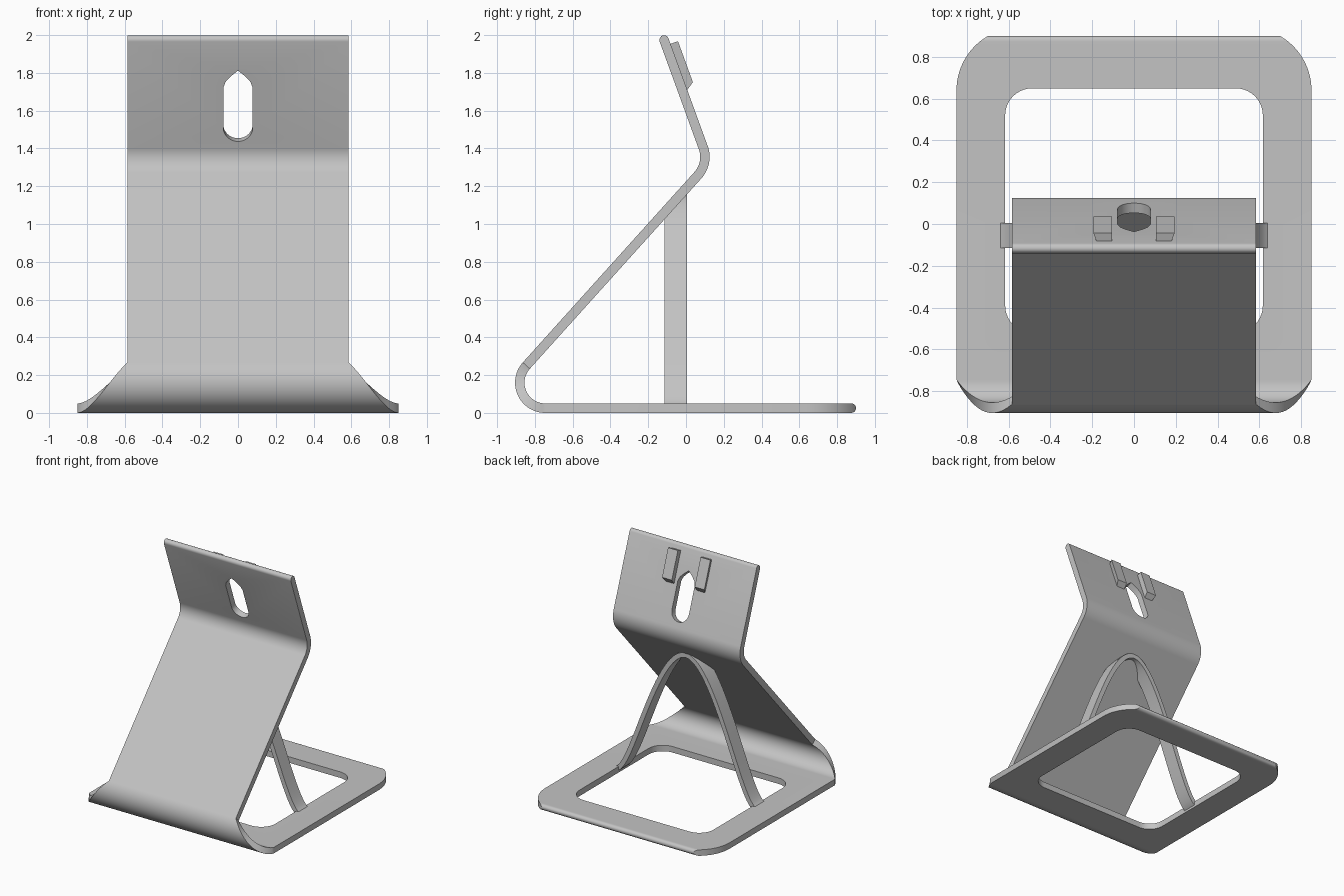
import bpy
import bmesh
from math import sin, cos, pi, radians, sqrt
from mathutils import Vector

cube = bpy.data.objects.get("Cube")
if cube:
    bpy.data.objects.remove(cube, do_unlink=True)

grey = bpy.data.materials.new("satin_grey")
grey.use_nodes = True
tone = (0.55, 0.55, 0.55, 1)
grey.diffuse_color = tone
grey.node_tree.nodes["Principled BSDF"].inputs["Base Color"].default_value = tone

HALF = 0.025                      # half the sheet thickness
PANEL_W, BASE_W = 0.585, 0.85     # half widths
LEAN, TILT = 132, 70              # sheet headings in degrees after each bend
FRONT_BEND = Vector((-0.745, 0.16))
TOP_BEND = Vector((-0.045, 1.355))


def finish(bm, name):
    bmesh.ops.recalc_face_normals(bm, faces=bm.faces[:])
    mesh = bpy.data.meshes.new(name)
    bm.to_mesh(mesh)
    bm.free()
    obj = bpy.data.objects.new(name, mesh)
    mesh.materials.append(grey)
    bpy.context.collection.objects.link(obj)
    return obj


def loft(rings, name):
    """Skin a row of equal closed rings and cap both ends."""
    bm = bmesh.new()
    rows = [[bm.verts.new(p) for p in ring] for ring in rings]
    n = len(rows[0])
    for a, b in zip(rows, rows[1:]):
        for i in range(n):
            j = (i + 1) % n
            bm.faces.new((a[i], a[j], b[j], b[i]))
    bm.faces.new(rows[0])
    bm.faces.new(rows[-1])
    return finish(bm, name)


def activate(obj):
    bpy.ops.object.select_all(action='DESELECT')
    obj.select_set(True)
    bpy.context.view_layer.objects.active = obj


def smooth(obj):
    activate(obj)
    bpy.ops.object.shade_smooth_by_angle(angle=radians(32))


def cut(obj, cutter):
    activate(obj)
    mod = obj.modifiers.new("cutout", 'BOOLEAN')
    mod.operation = 'DIFFERENCE'
    mod.solver = 'EXACT'
    mod.object = cutter
    bpy.ops.object.modifier_apply(modifier=mod.name)
    bpy.data.objects.remove(cutter, do_unlink=True)


def outward(deg):
    """Normal of the sheet in the side plane for a heading."""
    return Vector((-sin(radians(deg)), -cos(radians(deg))))


# Bent sheet: stations of (centre, heading, half thickness, half width)
def cap_half(u):
    return HALF * max(0.12, sqrt(max(0, 1 - u * u)))


stations = []
CAP = [sin(pi / 2 * k / 5) for k in range(5, -1, -1)]


def back_width(y):
    return 0.55 + sqrt(0.09 - (y - 0.64) ** 2)


for u in CAP:                                      # rounded rear edge
    y = 0.875 + HALF * u
    stations.append((Vector((y, HALF)), 0, cap_half(u), back_width(y)))
for k in range(11, -1, -1):                        # rounded rear corners
    y = 0.64 + 0.3 * sin(radians(51.5) * k / 12)
    stations.append((Vector((y, HALF)), 0, HALF, back_width(y)))
for k in range(29):                                # front bend, tapering
    t = k / 28
    n = outward(LEAN * t)
    width = BASE_W - (BASE_W - PANEL_W) * t ** 1.15
    stations.append((FRONT_BEND + n * 0.135, LEAN * t, HALF, width))
for k in range(17):                                # upper bend
    a = LEAN + (TILT - LEAN) * k / 16
    stations.append((TOP_BEND - outward(a) * 0.145, a, HALF, PANEL_W))
rise = Vector((-cos(radians(TILT)), sin(radians(TILT))))
top_start = stations[-1][0]
for u in reversed(CAP):                            # rounded top edge
    stations.append((top_start + rise * (0.606 + HALF * u), TILT, cap_half(u), PANEL_W))

rings = []
for c, a, h, w in stations:
    n = outward(a)
    o, i = c + n * h, c - n * h
    rings.append([(-w, *o), (w, *o), (w, *i), (-w, *i)])
sheet = loft(rings, "bent_sheet")

# Rounded opening in the base
HX, Y0, Y1, R = 0.617, -0.52, 0.65, 0.13
outline = []
for q, (cx, cy) in enumerate([(HX - R, Y1 - R), (R - HX, Y1 - R), (R - HX, Y0 + R), (HX - R, Y0 + R)]):
    for k in range(11):
        a = pi / 2 * (q + k / 10)
        outline.append((cx + R * cos(a), cy + R * sin(a)))
cut(sheet, loft([[(x, y, z) for x, y in outline] for z in (-0.1, 0.1)], "base_cutter"))


# Coordinates on the tilted top panel: x, distance up, distance behind centre
def on_panel(x, s, d):
    p = top_start + rise * s - outward(TILT) * d
    return (x, p.x, p.y)


# Pointed cable slot
SR, S0 = 0.078, 0.0436
slot = [(SR * cos(a), S0 + SR + SR * sin(a)) for a in [pi + pi * k / 20 for k in range(21)]]
tip = [(SR, 0.301), (0.066, 0.335), (0.04, 0.365), (0, 0.399)]
slot += [(x, S0 + s) for x, s in tip]
slot += [(-x, S0 + s) for x, s in reversed(tip[:-1])]
# drop the shoulder points that nearly repeat the arc ends
slot = list(dict.fromkeys((round(x, 5), round(s, 5)) for x, s in slot))
# the panel normal used for depth points to the rear
rear = 1 if on_panel(0, 0, 1)[1] > on_panel(0, 0, 0)[1] else -1
cut(sheet, loft([[on_panel(x, s, d * rear) for x, s in slot] for d in (-0.08, 0.08)], "slot_cutter"))
smooth(sheet)

# Two wedge tabs behind the top panel, outer side tapering to the sheet
tab_profile = [(0.313, -0.005), (0.344, 0.042), (0.575, 0.042), (0.575, -0.005)]
for side, label in ((1, "left"), (-1, "right")):
    inner = [on_panel(side * 0.105, s, rear * (HALF + d)) for s, d in tab_profile]
    outer = [on_panel(side * (0.195 if d > 0 else 0.178), s, rear * (HALF + d)) for s, d in tab_profile]
    loft([inner, outer], label + "_tab")

# Bell-shaped support arch
P = [Vector(p) for p in ((0, 1.16), (0.28, 1.16), (0.5, 0.12), (0.645, 0.045))]
half = []
for k in range(29):
    t = k / 28
    m = 1 - t
    p = P[0] * m**3 + P[1] * 3 * m * m * t + P[2] * 3 * m * t * t + P[3] * t**3
    d = (P[1] - P[0]) * m * m + (P[2] - P[1]) * 2 * m * t + (P[3] - P[2]) * t * t
    d.normalize()
    half.append((p, p + Vector((d.y, -d.x)) * 0.038))
mirrored = [(Vector((-o.x, o.y)), Vector((-i.x, i.y))) for o, i in reversed(half[1:])]
YF, YB = -0.115, 0.005
rings = [[(o.x, YF, o.y), (o.x, YB, o.y), (i.x, YB, i.y), (i.x, YF, i.y)] for o, i in mirrored + half]
arch = loft(rings, "support_arch")

# Trim the arch inside the leaning sheet
bm = bmesh.new()
bm.from_mesh(arch.data)
n = outward(LEAN)
c = FRONT_BEND + n * 0.125
res = bmesh.ops.bisect_plane(bm, geom=bm.verts[:] + bm.edges[:] + bm.faces[:],
                             plane_co=(0, c.x, c.y), plane_no=(0, n.x, n.y), clear_outer=True)
rim = [e for e in res["geom_cut"] if isinstance(e, bmesh.types.BMEdge)]
bmesh.ops.holes_fill(bm, edges=rim)
bm.to_mesh(arch.data)
bm.free()
smooth(arch)
